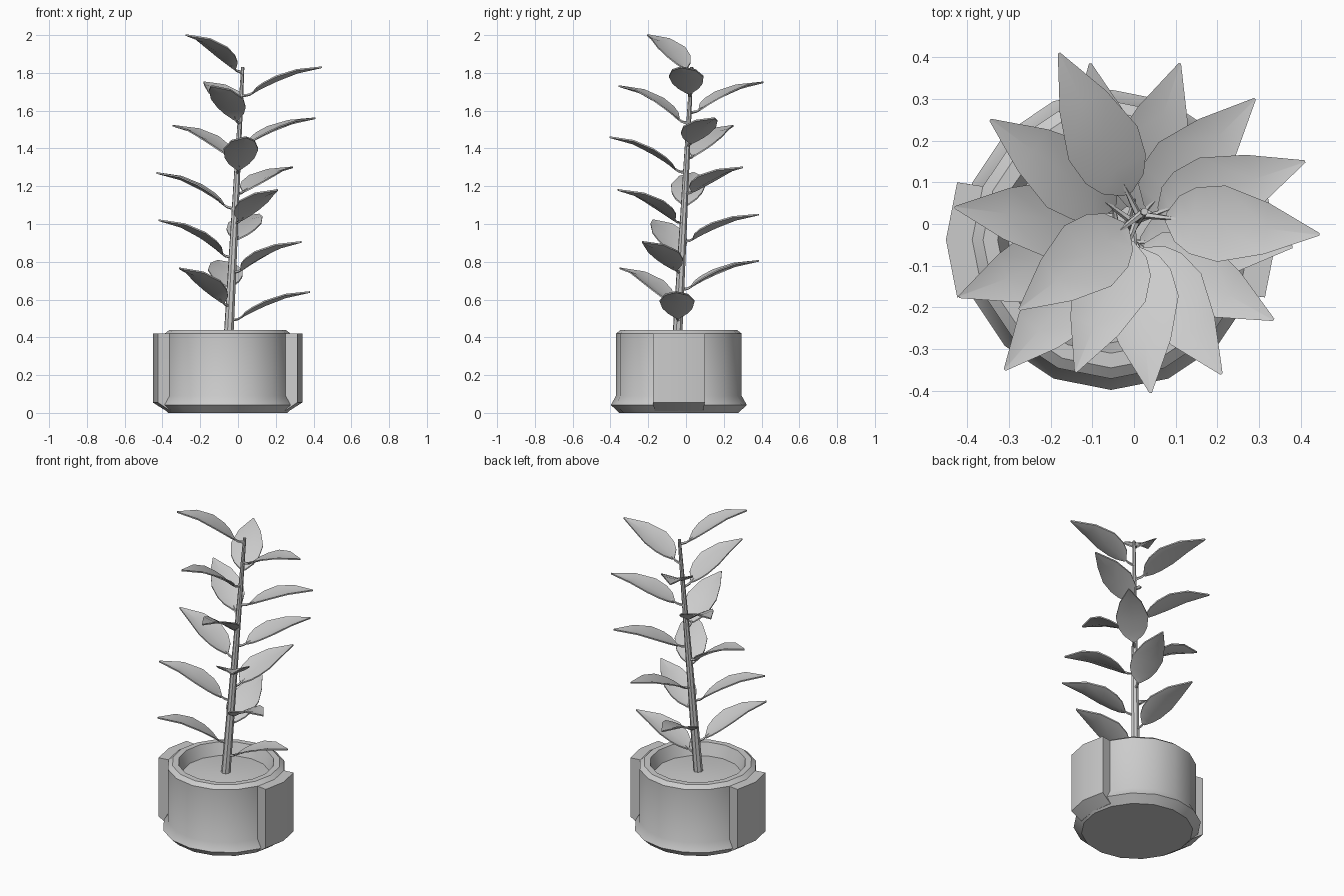
import bpy, bmesh, math
from mathutils import Vector

if "Cube" in bpy.data.objects:
    bpy.data.objects.remove(bpy.data.objects["Cube"])

CX, CY = -0.055, -0.038          # pot centre
STEM_A, STEM_B = Vector((-0.052, -0.048, 0.36)), Vector((0.025, 0.03, 1.83))


def finish(name, bm, smooth=True):
    bmesh.ops.recalc_face_normals(bm, faces=bm.faces)
    me = bpy.data.meshes.new(name)
    bm.to_mesh(me)
    bm.free()
    ob = bpy.data.objects.new(name, me)
    bpy.context.collection.objects.link(ob)
    if smooth:
        bpy.ops.object.select_all(action='DESELECT')
        ob.select_set(True)
        bpy.context.view_layer.objects.active = ob
        bpy.ops.object.shade_smooth_by_angle(angle=math.radians(30))
    return ob


def loft(bm, rings, caps=True):
    """Skin a list of equal-length closed point rings."""
    vs = [[bm.verts.new(p) for p in r] for r in rings]
    n = len(rings[0])
    for a, b in zip(vs, vs[1:]):
        for i in range(n):
            j = (i + 1) % n
            bm.faces.new((a[i], a[j], b[j], b[i]))
    if caps:
        bm.faces.new(vs[0])
        bm.faces.new(vs[-1])


def circle(r, z, n=16):
    return [(CX + r * math.cos(i * math.tau / n), CY + r * math.sin(i * math.tau / n), z)
            for i in range(n)]


def tube(bm, pts, radii, n):
    rings = []
    for i, (p, r) in enumerate(zip(pts, radii)):
        d = pts[min(i + 1, len(pts) - 1)] - pts[max(i - 1, 0)]
        u = d.cross(Vector((0.31, -0.52, 0.2))).normalized()
        w = d.cross(u).normalized()
        rings.append([p + r * (u * math.cos(k * math.tau / n) + w * math.sin(k * math.tau / n))
                      for k in range(n)])
    loft(bm, rings)


# Pot with flared foot and chamfered rim
bm = bmesh.new()
loft(bm, [circle(r, z) for r, z in [(0.315, 0), (0.36, 0.042), (0.333, 0.09), (0.333, 0.42),
                                    (0.307, 0.44), (0.272, 0.44), (0.245, 0.36)]])
finish("pot", bm)

# Slightly domed soil
bm = bmesh.new()
loft(bm, [circle(0.255, 0.365), circle(0.12, 0.38), circle(0.01, 0.383)])
finish("soil", bm)

# Raised side panels on left and right
for name, s in (("left_panel", -1), ("right_panel", 1)):
    bm = bmesh.new()
    inner = [(0.305, 0.128), (0.325, 0), (0.305, -0.128)]
    mid = [(0.333, -0.138), (0.36, 0), (0.333, 0.138)]
    low = [(0.303, -0.128), (0.325, 0), (0.303, 0.128)]
    rings = []
    for outer, dx, z_in, z_out in ((low, 0, 0.01, 0.01), (mid, 0.036, 0.06, 0.055),
                                   (mid, 0.036, 0.42, 0.42)):
        rings.append([(CX + s * x, CY + y, z_in) for x, y in inner] +
                     [(CX + s * (x + dx), CY + y, z_out) for x, y in outer])
    loft(bm, rings)
    finish(name, bm)

# Leaning tapered stem
bm = bmesh.new()
ts = [0, 0.33, 0.66, 1]
tube(bm, [STEM_A.lerp(STEM_B, t) for t in ts], [0.027, 0.022, 0.016, 0.009], 8)
finish("stem", bm)

# Leaf tips, spiralling up the stem
TIPS = [(0.38, -0.055, 0.64), (-0.31, -0.35, 0.765), (-0.105, 0.385, 0.805), (0.335, -0.23, 0.905),
        (-0.42, -0.175, 1.02), (0.11, 0.385, 1.05), (0.21, -0.36, 1.18), (-0.43, 0.04, 1.27),
        (0.29, 0.30, 1.30), (0.04, -0.405, 1.46), (-0.345, 0.25, 1.52), (0.41, 0.15, 1.56),
        (-0.14, -0.355, 1.73), (-0.18, 0.41, 1.75), (0.445, -0.025, 1.83), (-0.275, -0.205, 2.0)]
# along, rise, half width of the blade
BLADE = [(0.14, 0.10, 0.012), (0.20, 0.24, 0.055), (0.29, 0.39, 0.08), (0.45, 0.61, 0.092),
         (0.70, 0.86, 0.062), (1.0, 1.0, 0.003)]


def leaf(name, tip):
    tip = Vector(tip)
    z = tip.z - 0.172
    for _ in range(2):           # find where the leaf meets the stem
        t = min((z - STEM_A.z) / (STEM_B.z - STEM_A.z), 0.99)
        root = STEM_A.lerp(STEM_B, t)
        root.z = z
        span = tip - root
        z = tip.z - 0.172 + 0.05 * (span.x + span.y)
    root.z = z
    span = tip - root
    flat = Vector((span.x, span.y, 0))
    side = flat.normalized().cross(Vector((0, 0, 1)))

    def at(a, rise):
        return root + flat * a + Vector((0, 0, span.z * rise))

    # folded blade with thin rim
    bm = bmesh.new()
    rings = []
    for a, rise, w in BLADE:
        c, th = at(a, rise), Vector((0, 0, 0.004))
        up = Vector((0, 0, 0.12 * w))
        l, r = c - side * w + up, c + side * w + up
        c = c - up
        rings.append([l + th, c + th, r + th, r - th, c - th, l - th])
    loft(bm, rings)
    # leaf stalk
    tube(bm, [root, at(0.10, 0.05), at(0.20, 0.2)], [0.009, 0.007, 0.004], 5)
    finish(name, bm)


for i, tip in enumerate(TIPS):
    leaf(f"leaf_{i + 1}", tip)
